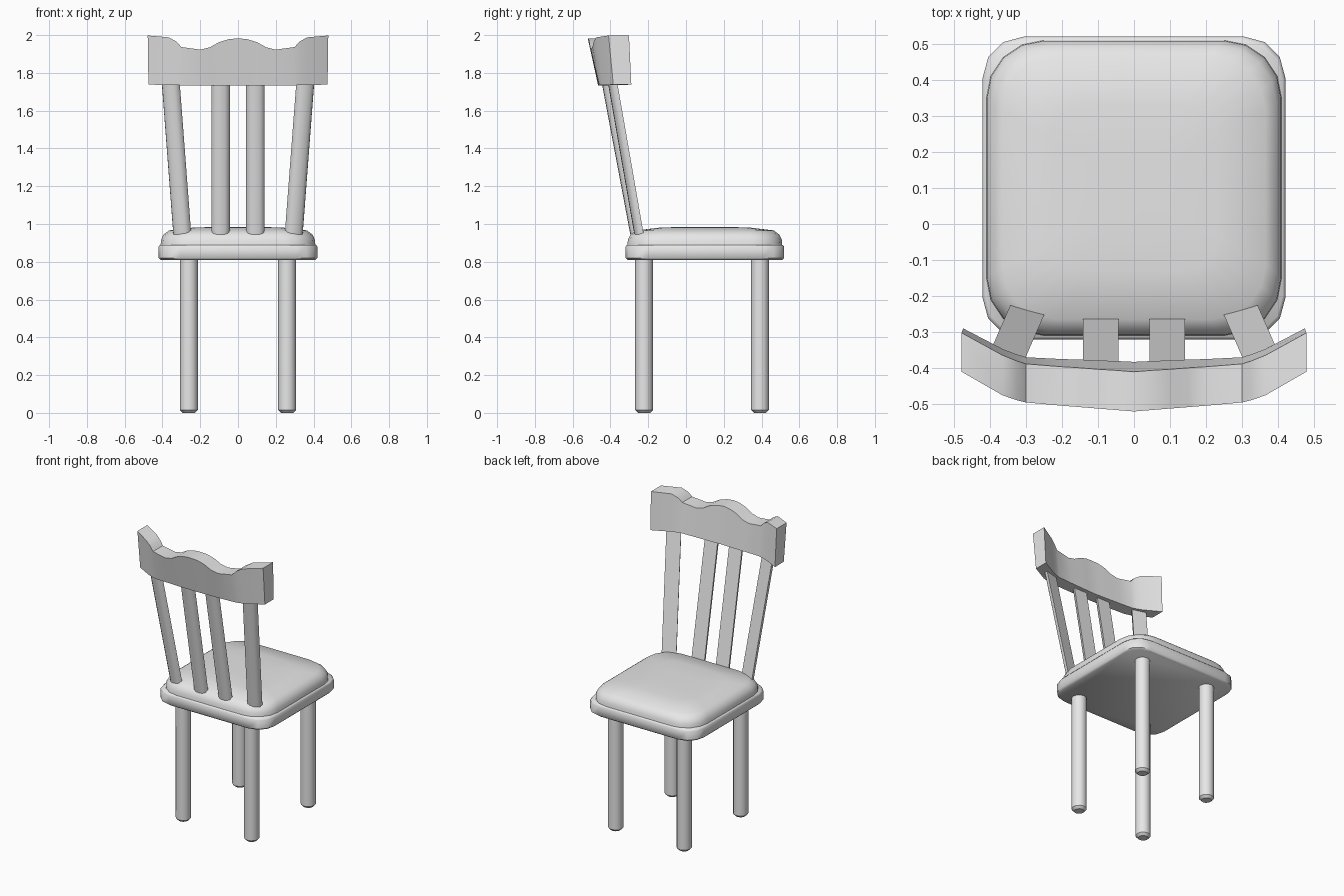
import bpy, bmesh, math
from mathutils import Vector

cube = bpy.data.objects.get("Cube")
if cube:
    bpy.data.objects.remove(cube)

grey = bpy.data.materials.new("plain_grey")
grey.use_nodes = True
grey.diffuse_color = (0.8, 0.8, 0.8, 1)
grey.node_tree.nodes["Principled BSDF"].inputs["Base Color"].default_value = (0.8, 0.8, 0.8, 1)


def loft(name, rings, angle=40):
    """Skin a closed solid through rings that share one point count."""
    bm = bmesh.new()
    loops = [[bm.verts.new(p) for p in ring] for ring in rings]
    n = len(loops[0])
    for a, b in zip(loops, loops[1:]):
        for i in range(n):
            j = (i + 1) % n
            bm.faces.new((a[i], a[j], b[j], b[i]))
    bm.faces.new(loops[0][::-1])
    bm.faces.new(loops[-1])
    bmesh.ops.recalc_face_normals(bm, faces=bm.faces)
    mesh = bpy.data.meshes.new(name)
    bm.to_mesh(mesh)
    bm.free()
    mesh.materials.append(grey)
    obj = bpy.data.objects.new(name, mesh)
    bpy.context.collection.objects.link(obj)
    bpy.ops.object.select_all(action="DESELECT")
    obj.select_set(True)
    bpy.context.view_layer.objects.active = obj
    bpy.ops.object.shade_smooth_by_angle(angle=math.radians(angle))
    return obj


SEAT_Y = 0.1


def rounded_square(half, radius, z, steps=3):
    ring = []
    for q in range(4):
        mid = math.radians(45 + 90 * q)
        cx = math.copysign(half - radius, math.cos(mid))
        cy = math.copysign(half - radius, math.sin(mid))
        for s in range(steps + 1):
            a = math.radians(90 * (q + s / steps))
            ring.append((cx + radius * math.cos(a), SEAT_Y + cy + radius * math.sin(a), z))
    return ring


# Seat board and domed cushion
loft("seat_board", [rounded_square(h, 0.115, z) for h, z in
                    ((0.41, 0.81), (0.42, 0.82), (0.42, 0.88), (0.413, 0.89))], 50)
loft("seat_cushion", [rounded_square(h, r, z, 4) for h, r, z in
                      ((0.41, 0.16, 0.88), (0.408, 0.16, 0.915), (0.395, 0.16, 0.943),
                       (0.365, 0.15, 0.966), (0.23, 0.09, 0.982), (0.1, 0.04, 0.984))], 60)


# Legs with chamfered feet
def circle(x, y, r, z, n=12):
    return [(x + r * math.cos(math.tau * i / n), y + r * math.sin(math.tau * i / n), z)
            for i in range(n)]


for side, x in (("left", 0.26), ("right", -0.26)):
    for end, y in (("near", -0.222), ("far", 0.392)):
        loft(f"{side}_{end}_leg", [circle(x, y, r, z) for r, z in
                                   ((0.032, 0), (0.048, 0.016), (0.048, 0.83))])


# Back slats: flat towards the seat, rounded behind
def slat_ring(x, y, z, turn, half=0.049, depth=0.036, n=6):
    c, s = math.cos(turn), math.sin(turn)
    ring = []
    for i in range(n + 1):
        a = math.pi * i / n
        u, v = half * math.cos(a), -depth * math.sin(a) ** 0.7 if 0 < i < n else 0
        ring.append((x + u * c - v * s, y + u * s + v * c, z))
    return ring


for side, m in (("left", 1), ("right", -1)):
    for name, low, high, turn in (("inner", (0.0925, -0.259), (0.0925, -0.42), 0),
                                  ("outer", (0.295, -0.236), (0.36, -0.385), 0.25)):
        loft(f"{side}_{name}_slat", [slat_ring(m * low[0], low[1], 0.945, m * turn),
                                     slat_ring(m * high[0], high[1], 1.80, m * turn)], 45)

# Curved top rail: x, top height, front y, back y (both at the top edge)
half_rail = [(0.0, 1.983, -0.410, -0.520), (0.05, 1.978, -0.406, -0.516),
             (0.10, 1.963, -0.403, -0.512), (0.15, 1.935, -0.399, -0.508),
             (0.20, 1.923, -0.396, -0.504), (0.30, 1.937, -0.388, -0.495),
             (0.325, 1.965, -0.380, -0.489), (0.365, 1.988, -0.364, -0.475),
             (0.478, 1.998, -0.302, -0.410)]


def rail_ring(x, top, front, back):
    low = 1.732 + 0.006 * (abs(x) / 0.48) ** 2
    lean = 0.055 - 0.03 * abs(x) / 0.48
    return [(x, front, top), (x, back, top),
            (x * 0.992, back + lean, low), (x * 0.992, front + lean * 0.5, low)]


stations = [(-x, t, f, b) for x, t, f, b in half_rail[:0:-1]] + half_rail
loft("top_rail", [rail_ring(*s) for s in stations], 40)
